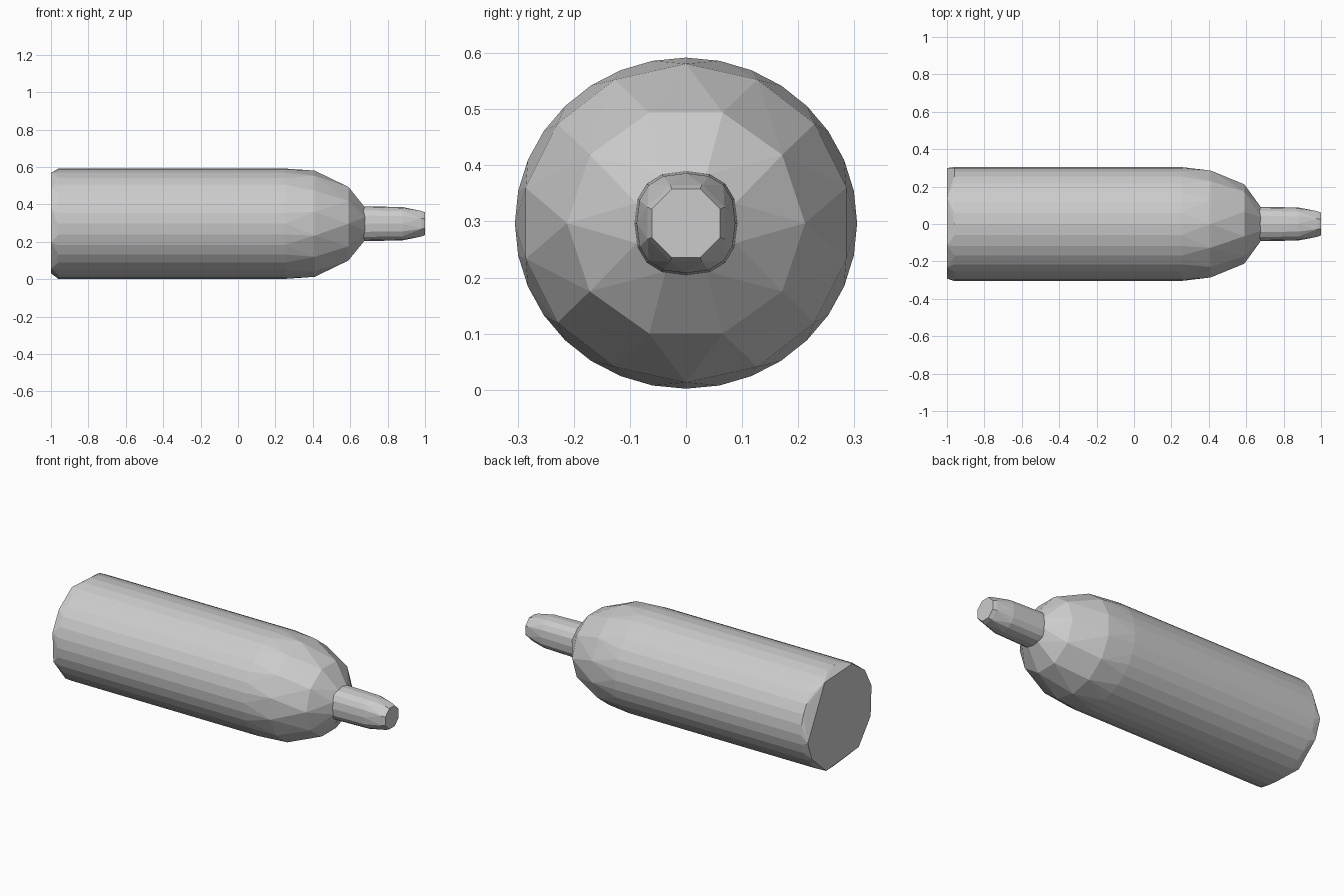
import bpy, bmesh
from math import cos, sin, radians

if "Cube" in bpy.data.objects:
    bpy.data.objects.remove(bpy.data.objects["Cube"])

CZ = 0.297


def ring(x, ry, rz, n=8, offset=0.0, angles=None, power=1.0):
    """Cross-section points around the long axis; power < 1 squares the outline."""
    if angles is None:
        angles = [offset + 360.0 * i / n for i in range(n)]
    pts = []
    for a in angles:
        c, s = cos(radians(a)), sin(radians(a))
        y = ry * abs(c) ** power * (1 if c >= 0 else -1)
        z = rz * abs(s) ** power * (1 if s >= 0 else -1)
        pts.append((x, y, CZ + z))
    return pts


def hull(name, points):
    """Faceted convex skin over the cross-sections."""
    bm = bmesh.new()
    for p in points:
        bm.verts.new(p)
    res = bmesh.ops.convex_hull(bm, input=bm.verts[:])
    loose = {g for g in res["geom_interior"] + res["geom_unused"]
             if isinstance(g, bmesh.types.BMVert) and not g.link_faces}
    bmesh.ops.delete(bm, geom=list(loose), context='VERTS')
    bmesh.ops.dissolve_limit(bm, angle_limit=radians(0.5),
                             verts=bm.verts[:], edges=bm.edges[:])
    bmesh.ops.recalc_face_normals(bm, faces=bm.faces[:])
    mesh = bpy.data.meshes.new(name)
    bm.to_mesh(mesh)
    bm.free()
    obj = bpy.data.objects.new(name, mesh)
    bpy.context.collection.objects.link(obj)
    return obj


# Cylinder body: uneven flat base, long wall, faceted shoulder
body = ring(-1.0, 0.302, 0.293,
            angles=[-8, 62, 112, 140, 165, 200, 235, 295, 330])
body += ring(-0.96, 0.305, 0.295, 32, 90)
body += ring(0.25, 0.305, 0.295, 32, 90)
body += ring(0.41, 0.293, 0.284, 14, 90)
body += ring(0.59, 0.212, 0.207, 10, 72)
body += ring(0.68, 0.095, 0.093, 8, 22.5)
hull("bottle_body", body)

# Nozzle: rounded-square neck tapering to a small octagonal tip
neck = ring(0.62, 0.092, 0.093, 16, 0, power=0.8)
neck += ring(0.69, 0.092, 0.093, 16, 0, power=0.8)
neck += ring(0.88, 0.088, 0.089, 16, 0, power=0.8)
neck += ring(0.98, 0.074, 0.074, 8, 22.5)
neck += ring(1.0, 0.066, 0.066, 8, 22.5)
hull("bottle_neck", neck)
